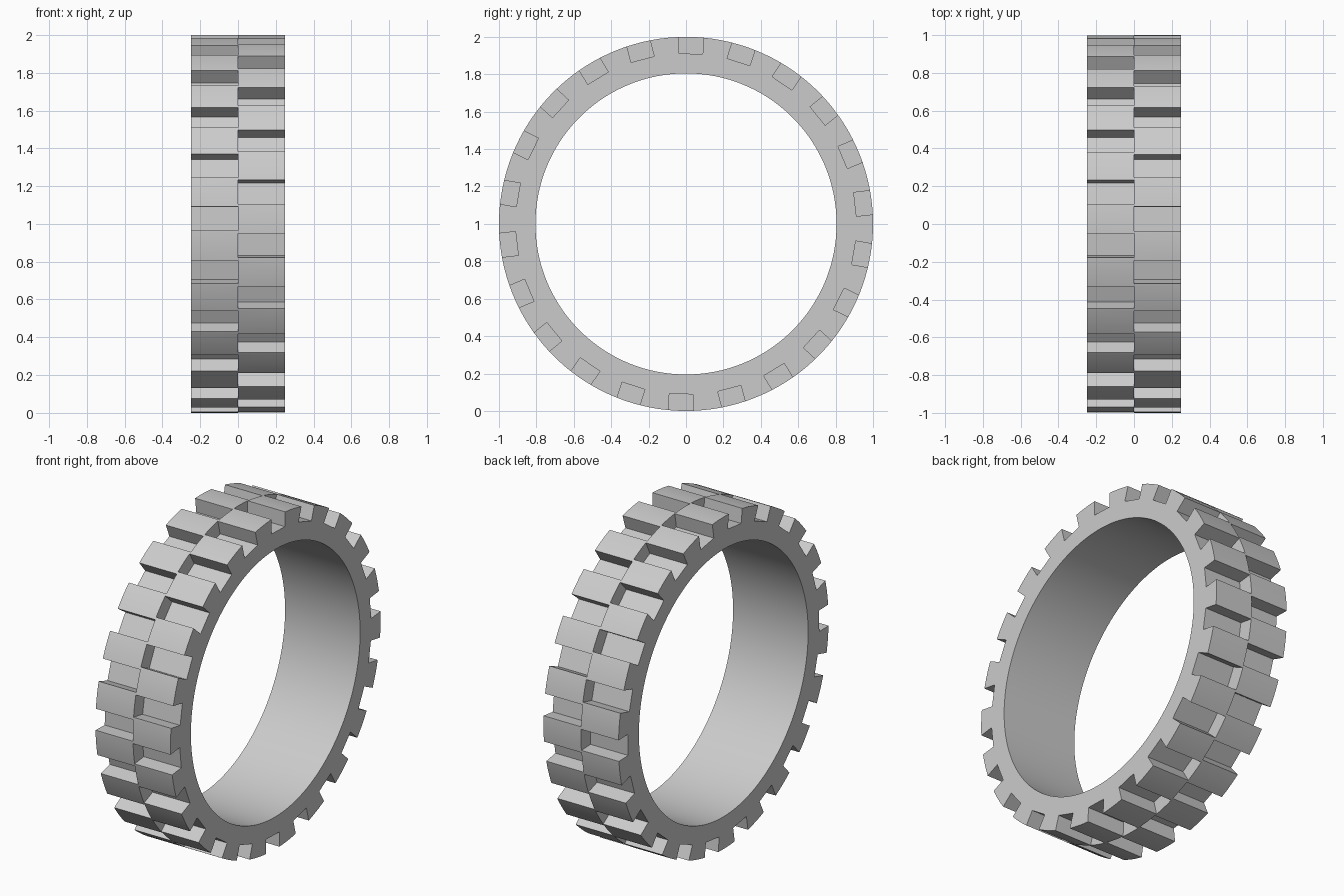
import bpy, bmesh, math
from mathutils import Matrix

OUTER, INNER, HALF_WIDTH = 1.0, 0.805, 0.25
NOTCHES, FLOOR, NOTCH_WIDTH = 22, 0.91, 0.128
PHASE = math.radians(1.6)

if "Cube" in bpy.data.objects:
    bpy.data.objects.remove(bpy.data.objects["Cube"], do_unlink=True)

grey = bpy.data.materials.new("rubber_grey")
grey.use_nodes = True
colour = (0.6, 0.6, 0.6, 1)
grey.diffuse_color = colour
grey.node_tree.nodes["Principled BSDF"].inputs["Base Color"].default_value = colour


def make_object(name, bm):
    bmesh.ops.recalc_face_normals(bm, faces=bm.faces[:])
    mesh = bpy.data.meshes.new(name)
    bm.to_mesh(mesh)
    bm.free()
    mesh.materials.append(grey)
    obj = bpy.data.objects.new(name, mesh)
    bpy.context.collection.objects.link(obj)
    return obj


# Plain band: a rectangular section spun about the x axis
bm = bmesh.new()
section = [bm.verts.new((x, 0, r)) for x, r in (
    (-HALF_WIDTH, INNER), (HALF_WIDTH, INNER),
    (HALF_WIDTH, OUTER), (-HALF_WIDTH, OUTER))]
edges = [bm.edges.new((section[i], section[(i + 1) % 4])) for i in range(4)]
bmesh.ops.spin(bm, geom=section + edges, cent=(0, 0, 0), axis=(1, 0, 0),
               angle=math.tau, steps=132, use_merge=True)
bmesh.ops.remove_doubles(bm, verts=bm.verts[:], dist=0.0001)
tyre = make_object("tyre", bm)

# Notch cutters: two staggered rows, each covering one half of the tread
bm = bmesh.new()
cut_height, cut_length = 0.2, 0.4
for side in (1, -1):
    for i in range(NOTCHES):
        step = i if side > 0 else i + 0.5
        turn = Matrix.Rotation(-(PHASE + step * math.tau / NOTCHES), 4, 'X')
        place = Matrix.Translation((side * cut_length / 2, 0, FLOOR + cut_height / 2))
        size = Matrix.Diagonal((cut_length, NOTCH_WIDTH, cut_height, 1))
        bmesh.ops.create_cube(bm, size=1, matrix=turn @ place @ size)
cutter = make_object("notch_cutter", bm)
cutter.hide_render = True

# Cut the tread, then drop the cutter
cut = tyre.modifiers.new("tread", 'BOOLEAN')
cut.operation = 'DIFFERENCE'
cut.solver = 'EXACT'
cut.object = cutter
bpy.ops.object.select_all(action='DESELECT')
bpy.context.view_layer.objects.active = tyre
tyre.select_set(True)
bpy.ops.object.modifier_apply(modifier=cut.name)
bpy.data.objects.remove(cutter, do_unlink=True)

# Stand on the ground, smooth the curved faces only
tyre.location.z = OUTER
bpy.ops.object.shade_smooth_by_angle(angle=math.radians(30))
